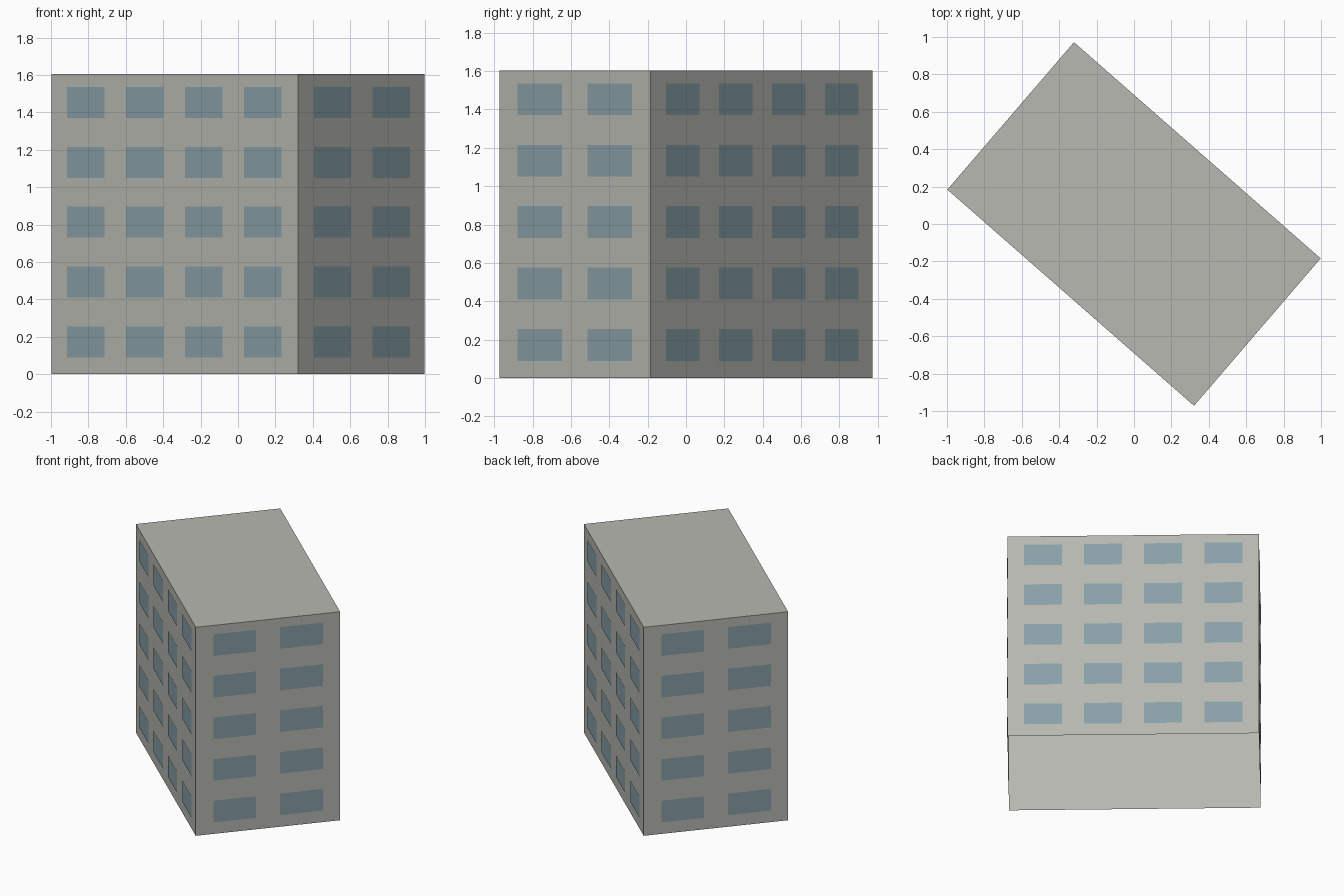
import bpy
import bmesh
from mathutils import Vector

cube = bpy.data.objects.get("Cube")
if cube:
    bpy.data.objects.remove(cube, do_unlink=True)

HEIGHT = 1.604
FLOORS = 5
FLOOR = 0.32
SILL, HEAD = 0.09, 0.256
GAP = 0.003  # how far the panes stand off the walls


def srgb(r, g, b):
    def linear(c):
        c /= 255
        return c / 12.92 if c < 0.04045 else ((c + 0.055) / 1.055) ** 2.4
    return (linear(r), linear(g), linear(b), 1)


def material(name, colour):
    mat = bpy.data.materials.new(name)
    mat.use_nodes = True
    mat.diffuse_color = colour
    mat.node_tree.nodes["Principled BSDF"].inputs["Base Color"].default_value = colour
    return mat


def add_object(name, bm, mat):
    mesh = bpy.data.meshes.new(name)
    bm.to_mesh(mesh)
    bm.free()
    mesh.materials.append(mat)
    bpy.context.collection.objects.link(bpy.data.objects.new(name, mesh))


def upright(bm, a, b, low, high):
    """An upright rectangle above the line from a to b, facing right of it."""
    points = ((a, low), (b, low), (b, high), (a, high))
    bm.faces.new([bm.verts.new(p + Vector((0, 0, z))) for p, z in points])


def add_windows(bm, a, b, count, start, width, pitch):
    """Rows of panes just outside the wall from a to b."""
    outward = (b - a).cross(Vector((0, 0, 1))).normalized() * GAP
    for floor in range(FLOORS):
        for i in range(count):
            left = start + i * pitch
            upright(bm, a.lerp(b, left) + outward, a.lerp(b, left + width) + outward,
                    floor * FLOOR + SILL, floor * FLOOR + HEAD)


# Footprint corners, counter-clockwise from the left one
west, south = Vector((-0.998, 0.184, 0)), Vector((0.321, -0.972, 0))
corners = [west, south, -west, -south]
sides = list(zip(corners, corners[1:] + corners[:1]))

# Plain walls and flat roof, open underneath
shell = bmesh.new()
for a, b in sides:
    upright(shell, a, b, 0, HEIGHT)
shell.faces.new([shell.verts.new(c + Vector((0, 0, HEIGHT))) for c in corners])
bmesh.ops.remove_doubles(shell, verts=shell.verts, dist=0.0001)
add_object("building_shell", shell, material("wall_grey", srgb(184, 184, 177)))

# Window panes: four columns on the long walls, two on the short ones
panes = bmesh.new()
for i, (a, b) in enumerate(sides):
    if i % 2:
        add_windows(panes, a, b, 2, 0.121, 0.295, 0.463)
    else:
        add_windows(panes, a, b, 4, 0.066, 0.151, 0.239)
add_object("window_panes", panes, material("window_blue", srgb(136, 160, 168)))
